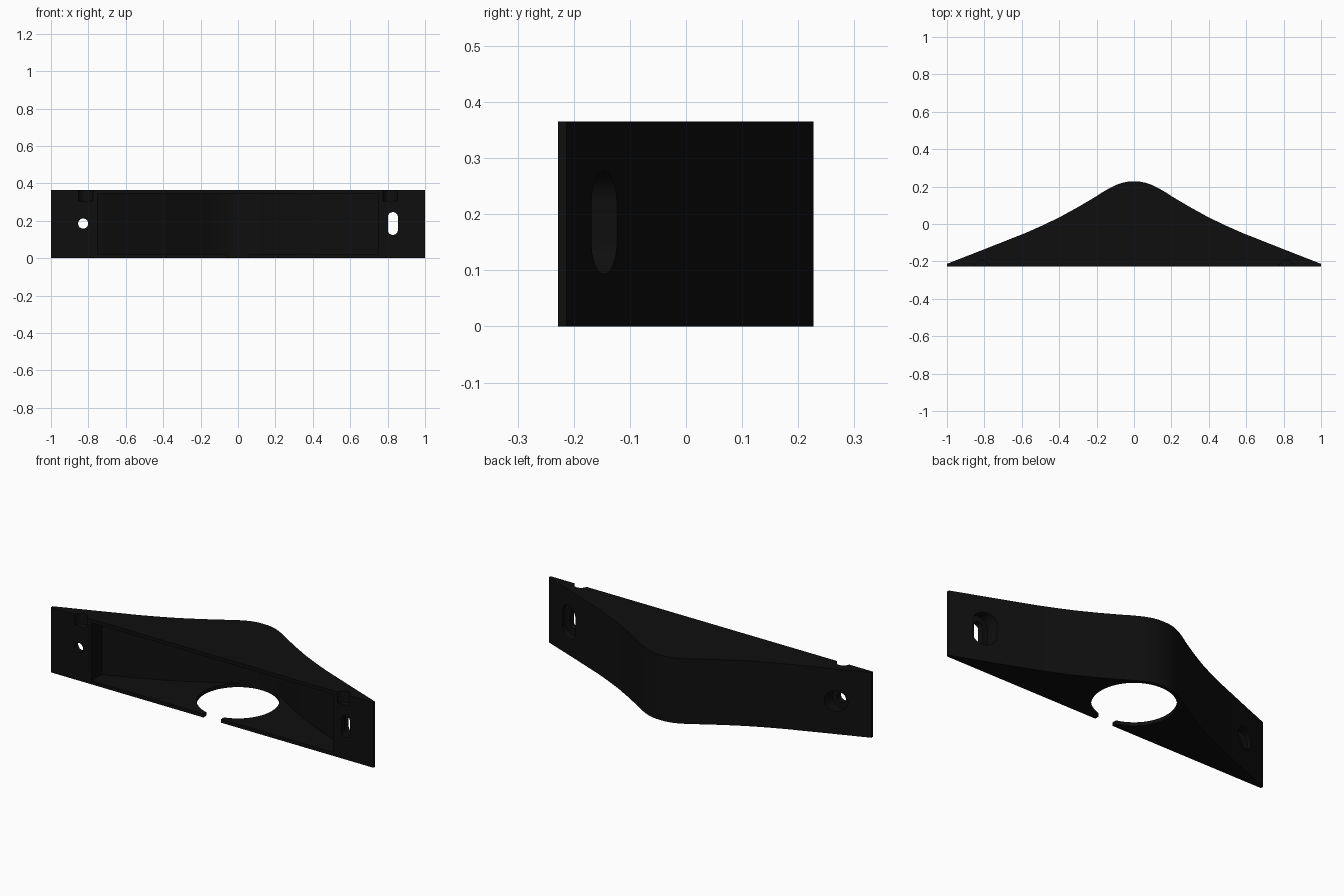
import bpy, bmesh, math
from mathutils import Matrix, Vector

if "Cube" in bpy.data.objects:
    bpy.data.objects.remove(bpy.data.objects["Cube"])

H, FRONT = 0.365, -0.228

black = bpy.data.materials.new("near_black_plastic")
black.diffuse_color = (0.0045, 0.0045, 0.0045, 1)
black.use_nodes = True
black.node_tree.nodes["Principled BSDF"].inputs["Base Color"].default_value = black.diffuse_color


def prism(name, pts, depth, matrix=Matrix()):
    """Extrude a closed 2D outline along local z, then place it."""
    bm = bmesh.new()
    face = bm.faces.new([bm.verts.new((x, y, 0)) for x, y in pts])
    ext = bmesh.ops.extrude_face_region(bm, geom=[face])
    moved = [v for v in ext["geom"] if isinstance(v, bmesh.types.BMVert)]
    bmesh.ops.translate(bm, verts=moved, vec=Vector((0, 0, depth)))
    bmesh.ops.recalc_face_normals(bm, faces=bm.faces)
    bm.transform(matrix)
    bmesh.ops.recalc_face_normals(bm, faces=bm.faces)
    me = bpy.data.meshes.new(name)
    bm.to_mesh(me)
    bm.free()
    me.materials.append(black)
    ob = bpy.data.objects.new(name, me)
    bpy.context.collection.objects.link(ob)
    return ob


def stadium(r, half=0.0, n=32):
    """Circle, or a slot stretched along local y."""
    pts = []
    for i in range(n):
        a = 2 * math.pi * (i + 0.5) / n
        s = math.sin(a)
        pts.append((r * math.cos(a), r * s + math.copysign(half, s)))
    return pts


def cut(ob, cutter):
    mod = ob.modifiers.new("cut", 'BOOLEAN')
    mod.operation = 'DIFFERENCE'
    mod.solver = 'EXACT'
    mod.object = cutter
    bpy.context.view_layer.objects.active = ob
    bpy.ops.object.modifier_apply(modifier=mod.name)
    bpy.data.objects.remove(cutter)


# Bell-shaped outline seen from above
half = [(1, -.213), (.8, -.135), (.58, -.048), (.49, -.008), (.4, .035),
        (.3, .09), (.21, .143), (.165, .172), (.13, .192), (.1, .207),
        (.065, .22), (.03, .227)]
curve = half + [(-x, y) for x, y in reversed(half)]
bracket = prism("bracket_shell", [(-1, FRONT), (1, FRONT)] + curve, H)

# Pocket open to the front, closed above and below
wall = 0.02
inner = [(x, y - wall) for x, y in curve if abs(x) < 0.75]
end_y = -0.135
pocket = [(-.75, -.4), (.75, -.4), (.75, end_y)] + inner + [(-.75, end_y)]
cut(bracket, prism("pocket", pocket, H - 0.04, Matrix.Translation((0, 0, .02))))

# Round opening in the floor with a slot to the front
cut(bracket, prism("floor_hole", stadium(.21, 0, 64), 0.122,
                   Matrix.Translation((0, 0, -.1))))
cut(bracket, prism("floor_slot", [(-.055, -.4), (.055, -.4), (.055, -.15), (-.055, -.15)],
                   0.122, Matrix.Translation((0, 0, -.1))))

# Screw holes with counterbores from the back: round on the left, slot on the right
for x, stretch in ((-.828, 0), (.828, .034)):
    def along_y(y):
        return Matrix.Translation((x, y, .185)) @ Matrix.Rotation(-math.pi / 2, 4, 'X')
    cut(bracket, prism("screw_hole", stadium(.027, stretch), 0.5, along_y(-.4)))
    cut(bracket, prism("counterbore", stadium(.058, stretch), 0.4, along_y(-.195)))

# Small notches in the top front edge
for x in (-.814, .814):
    cut(bracket, prism("notch", stadium(.038, 0, 24), 0.2,
                       Matrix.Translation((x, FRONT - .005, H - .06))))

bpy.ops.object.select_all(action='DESELECT')
bracket.select_set(True)
bpy.context.view_layer.objects.active = bracket
bpy.ops.object.shade_smooth_by_angle(angle=math.radians(20))
